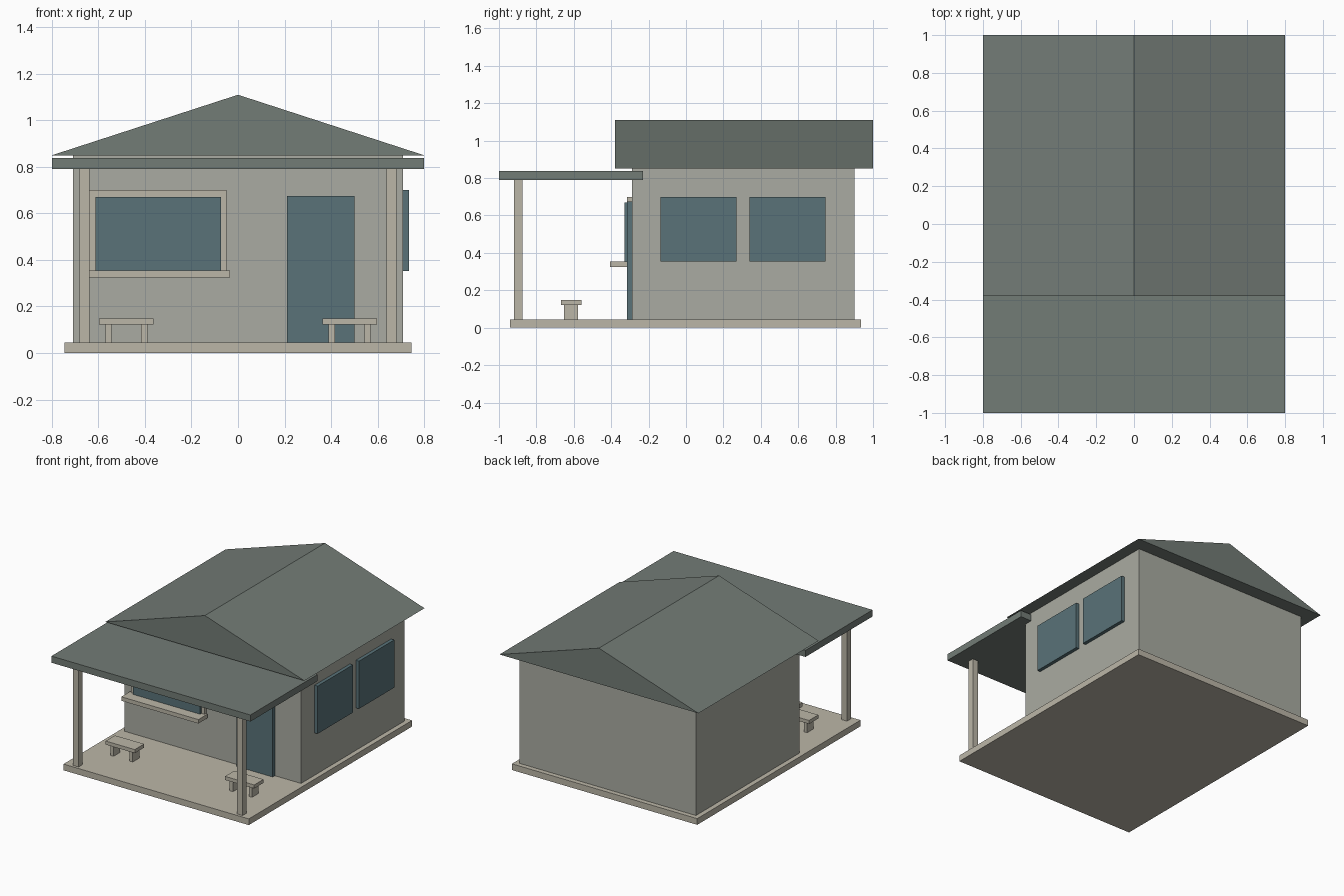
import bpy

if "Cube" in bpy.data.objects:
    bpy.data.objects.remove(bpy.data.objects["Cube"])


def material(name, rgb):
    m = bpy.data.materials.new(name)
    m.diffuse_color = (*rgb, 1)
    m.use_nodes = True
    m.node_tree.nodes["Principled BSDF"].inputs["Base Color"].default_value = m.diffuse_color
    return m


WALL = material("wall_paint", (0.40, 0.41, 0.36))
TRIM = material("trim_wood", (0.50, 0.47, 0.39))
ROOF = material("roof_sheet", (0.17, 0.20, 0.18))
GLASS = material("glass", (0.10, 0.17, 0.19))


def mesh(name, verts, faces, mat):
    me = bpy.data.meshes.new(name)
    me.from_pydata(verts, [], faces)
    me.materials.append(mat)
    ob = bpy.data.objects.new(name, me)
    bpy.context.collection.objects.link(ob)
    return ob


def prism(name, profile, y0, y1, mat):
    """Extrude a counter-clockwise (seen from the front) xz profile from y0 to y1."""
    n = len(profile)
    verts = [(x, y, z) for y in (y0, y1) for x, z in profile]
    faces = [tuple(range(n)), tuple(range(2 * n - 1, n - 1, -1))]
    faces += [(i, i + n, (i + 1) % n + n, (i + 1) % n) for i in range(n)]
    return mesh(name, verts, faces, mat)


def box(name, x, y, z, mat):
    return prism(name, [(x[0], z[0]), (x[1], z[0]), (x[1], z[1]), (x[0], z[1])], *y, mat)


# Floor slab and house body
box("floor_slab", (-0.745, 0.745), (-0.94, 0.935), (0, 0.045), TRIM)
box("house_walls", (-0.71, 0.71), (-0.29, 0.90), (0.045, 0.85), WALL)

# Gable roof and flat porch roof
prism("gable_roof", [(-0.80, 0.85), (0.80, 0.85), (0, 1.11)], -0.38, 1.0, ROOF)
box("porch_roof", (-0.80, 0.80), (-1.0, -0.23), (0.79, 0.838), ROOF)

# Front window with frame and serving sill
box("front_window_frame", (-0.64, -0.05), (-0.315, -0.29), (0.325, 0.70), TRIM)
box("front_window_glass", (-0.613, -0.073), (-0.33, -0.295), (0.352, 0.67), GLASS)
box("front_window_sill", (-0.655, -0.035), (-0.405, -0.30), (0.325, 0.354), TRIM)

# Door
box("door", (0.21, 0.50), (-0.315, -0.29), (0.045, 0.675), GLASS)

# Pair of windows on the right wall
for i, y in enumerate((-0.135, 0.34)):
    box(f"side_window_{i + 1}", (0.71, 0.735), (y, y + 0.405), (0.353, 0.70), GLASS)

# Porch posts and benches, one on each side
for side, s in (("left", -1), ("right", 1)):
    px = s * 0.66
    box(f"{side}_porch_post", (px - 0.022, px + 0.022), (-0.92, -0.875), (0.045, 0.79), TRIM)
    bx = s * 0.48
    box(f"{side}_bench_seat", (bx - 0.117, bx + 0.117), (-0.667, -0.56), (0.122, 0.148), TRIM)
    for end, d in (("a", -0.077), ("b", 0.077)):
        lx = bx + d
        box(f"{side}_bench_leg_{end}", (lx - 0.013, lx + 0.013), (-0.652, -0.577), (0.045, 0.122), TRIM)
